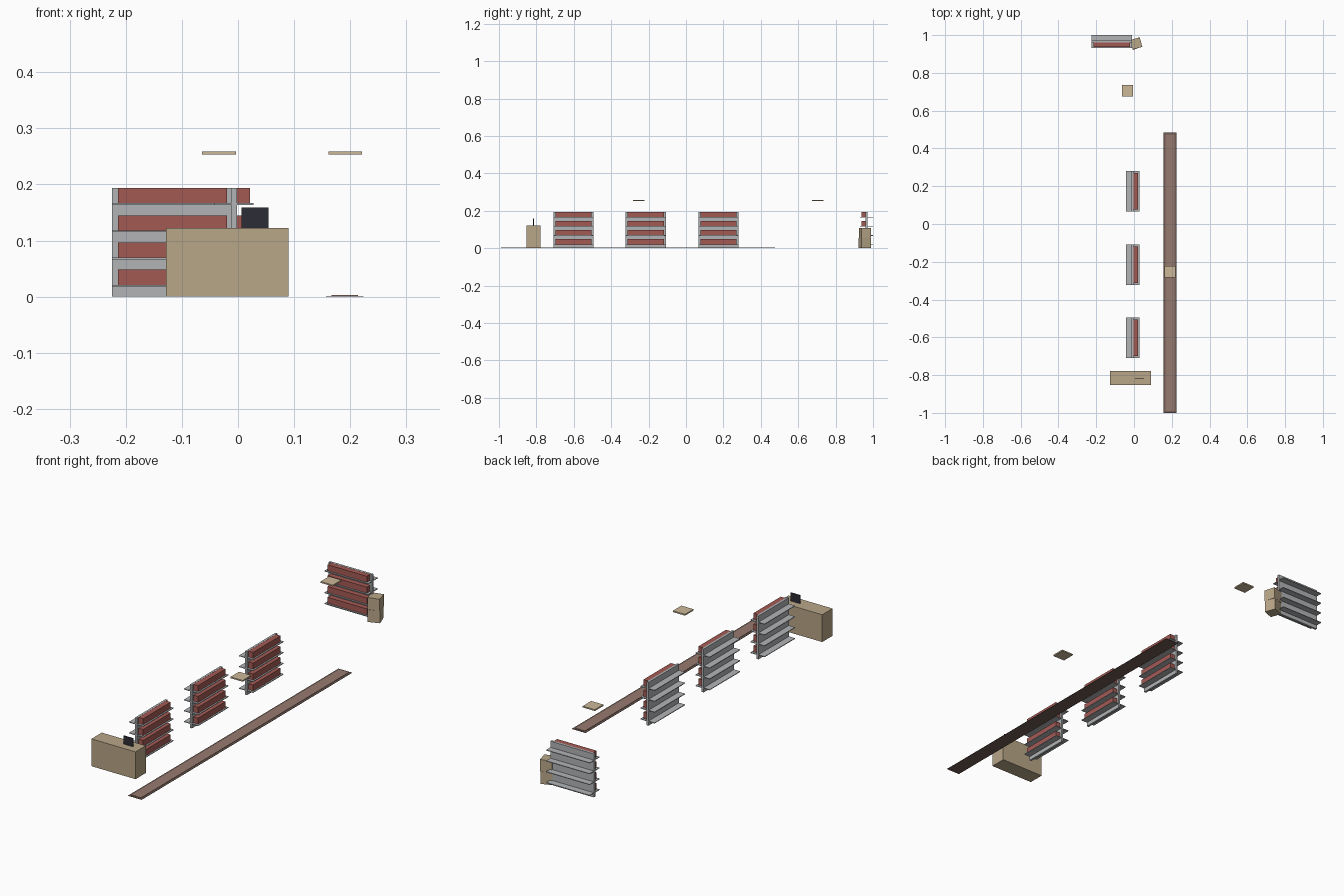
import bpy
from math import radians
from mathutils import Matrix, Vector

if "Cube" in bpy.data.objects:
    bpy.data.objects.remove(bpy.data.objects["Cube"])


def material(name, rgb):
    """Flat material from an sRGB colour."""
    lin = [((c / 255 + 0.055) / 1.055) ** 2.4 for c in rgb] + [1]
    m = bpy.data.materials.new(name)
    m.use_nodes = True
    m.diffuse_color = lin
    m.node_tree.nodes["Principled BSDF"].inputs["Base Color"].default_value = lin
    return m


grey = material("shelf grey", (178, 180, 182))
red = material("book red", (164, 90, 84))
tan = material("wood tan", (184, 166, 136))
cream = material("lamp cream", (204, 184, 152))
dark = material("screen black", (44, 44, 54))
brown = material("rug brown", (150, 122, 112))
border = material("rug border brown", (112, 92, 82))


def box(name, mat, x, y, z, placement=Matrix()):
    """Box from (min, max) ranges along each axis, then placed."""
    lo, hi = Vector((x[0], y[0], z[0])), Vector((x[1], y[1], z[1]))
    bpy.ops.mesh.primitive_cube_add(size=1)
    ob = bpy.context.object
    ob.name = name
    ob.data.transform(Matrix.Translation((lo + hi) / 2) @ Matrix.Diagonal((*(hi - lo), 1)))
    ob.matrix_world = placement
    ob.data.materials.append(mat)
    return ob


def place(x, y, angle=0):
    return Matrix.Translation((x, y, 0)) @ Matrix.Rotation(radians(angle), 4, "Z")


def shelf_unit(name, placement):
    """Upright panel with four through boards and a row of books on each."""
    half = 0.1075
    box(name + "_panel", grey, (-0.005, 0.005), (-half, half), (0, 0.194), placement)
    for i in range(4):
        z = 0.018 + 0.0485 * i
        box(f"{name}_board_{i}", grey, (-0.035, 0.035), (-half, half), (z, z + 0.003), placement)
        box(f"{name}_books_{i}", red, (0.005, 0.028), (-0.097, 0.097),
            (z + 0.003, z + 0.03), placement)


# Three shelf units in a row and one across the back
for label, y in (("front", -0.602), ("middle", -0.215), ("rear", 0.174)):
    shelf_unit(label + "_shelf", place(-0.007, y))
shelf_unit("back_wall_shelf", place(-0.117, 0.966, -90))

# Counter with a screen
box("counter", tan, (-0.128, 0.09), (-0.852, -0.779), (0, 0.122))
box("screen", dark, (0.006, 0.054), (-0.818, -0.814), (0.122, 0.159))

# Long rug with a thin border
box("rug_border", border, (0.157, 0.224), (-1.0, 0.485), (0, 0.0015))
box("rug", brown, (0.167, 0.214), (-0.99, 0.475), (0.0015, 0.003))

# Hanging lamp panels
for label, x, y in (("rear", -0.034, 0.705), ("front", 0.191, -0.253)):
    box(label + "_lamp", cream, (-0.03, 0.03), (-0.03, 0.03), (0.253, 0.259), place(x, y))

# Two stacked boxes beside the back shelf
s = 0.026
box("lower_carton", tan, (-s, s), (-s, s), (0, 0.055), place(0.011, 0.955, 20))
box("upper_carton", tan, (-s, s), (-s, s), (0.055, 0.108), place(0.012, 0.956, 15))
